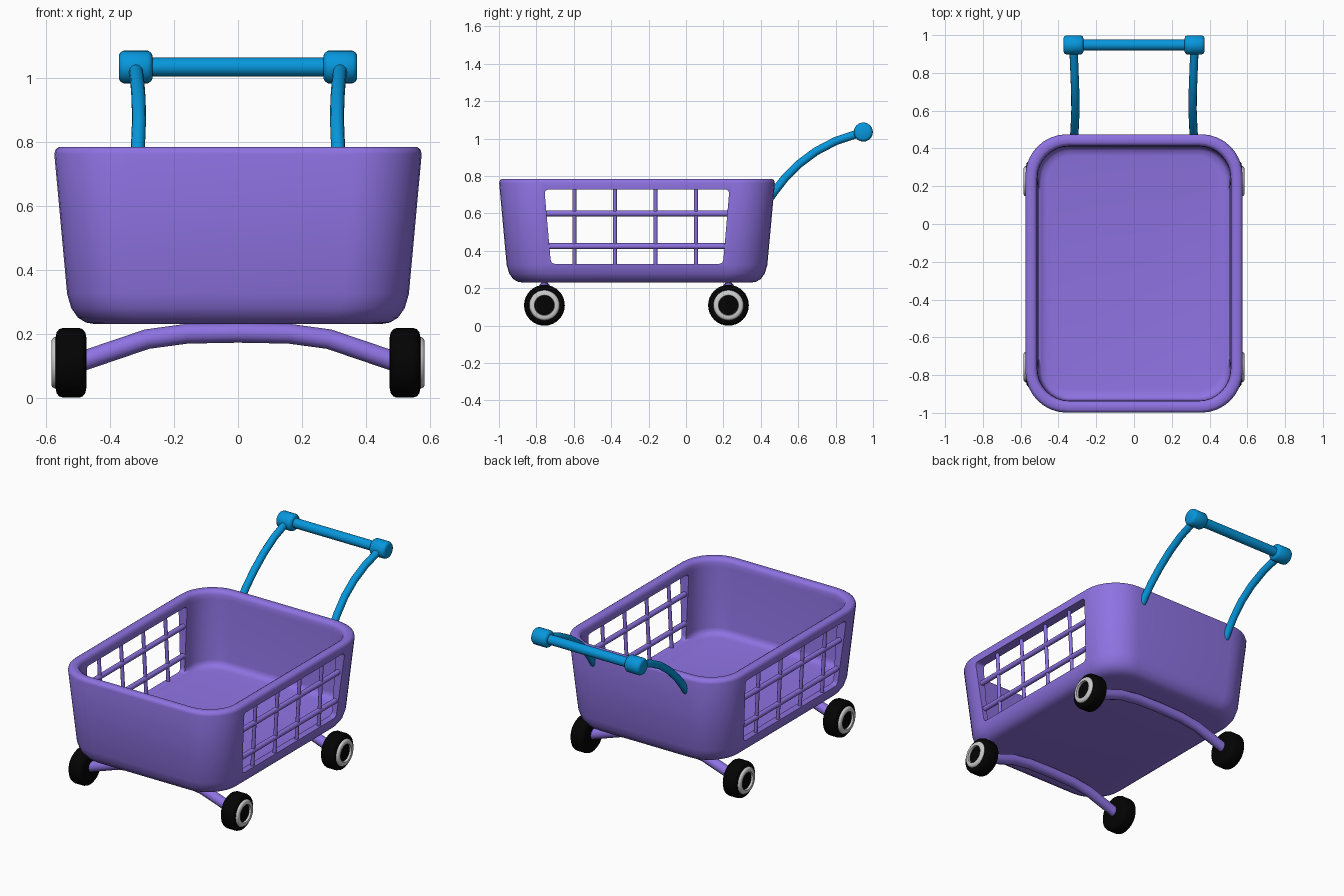
import bpy, bmesh, math
from mathutils import Vector

if "Cube" in bpy.data.objects:
    bpy.data.objects.remove(bpy.data.objects["Cube"])


def material(name, rgb):
    m = bpy.data.materials.new(name)
    m.diffuse_color = (*rgb, 1)
    m.use_nodes = True
    m.node_tree.nodes["Principled BSDF"].inputs["Base Color"].default_value = m.diffuse_color
    return m


PURPLE = material("purple plastic", (0.27, 0.17, 0.76))
BLUE = material("blue plastic", (0.002, 0.31, 0.72))
BLACK = material("black rubber", (0.001, 0.001, 0.001))
WHITE = material("white plastic", (0.8, 0.8, 0.8))


def smooth(ob, angle=40):
    bpy.ops.object.select_all(action='DESELECT')
    ob.select_set(True)
    bpy.context.view_layer.objects.active = ob
    bpy.ops.object.shade_smooth_by_angle(angle=math.radians(angle))


def add_mesh(name, bm, mat):
    bmesh.ops.recalc_face_normals(bm, faces=bm.faces)
    me = bpy.data.meshes.new(name)
    bm.to_mesh(me)
    bm.free()
    me.materials.append(mat)
    ob = bpy.data.objects.new(name, me)
    bpy.context.collection.objects.link(ob)
    return ob


def loft(name, rings, mat, closed=False):
    """Skin a list of equal-length rings of points."""
    bm = bmesh.new()
    vs = [[bm.verts.new(p) for p in r] for r in rings]
    n = len(vs[0])
    for a, b in list(zip(vs, vs[1:])) + ([(vs[-1], vs[0])] if closed else []):
        for i in range(n):
            j = (i + 1) % n
            bm.faces.new((a[i], a[j], b[j], b[i]))
    if not closed:
        bm.faces.new(vs[0])
        bm.faces.new(vs[-1])
    return add_mesh(name, bm, mat)


def lathe_x(name, profile, y, z, mat, closed=False, segs=32):
    """Turn (x, radius) points about an axis parallel to x."""
    t = [2 * math.pi * i / segs for i in range(segs)]
    rings = [[(x, y + r * math.cos(a), z + r * math.sin(a)) for a in t] for x, r in profile]
    ob = loft(name, rings, mat, closed)
    smooth(ob)
    return ob


def tube(name, pts, radius, mat):
    cu = bpy.data.curves.new(name, 'CURVE')
    cu.dimensions = '3D'
    cu.bevel_depth = radius
    cu.bevel_resolution = 4
    cu.use_fill_caps = True
    sp = cu.splines.new('POLY')
    sp.points.add(len(pts) - 1)
    for p, co in zip(sp.points, pts):
        p.co = (*co, 1)
    tmp = bpy.data.objects.new(name + "_path", cu)
    bpy.context.collection.objects.link(tmp)
    bpy.context.view_layer.update()
    me = bpy.data.meshes.new_from_object(tmp.evaluated_get(bpy.context.evaluated_depsgraph_get()))
    bpy.data.objects.remove(tmp)
    me.materials.clear()
    me.materials.append(mat)
    ob = bpy.data.objects.new(name, me)
    bpy.context.collection.objects.link(ob)
    smooth(ob, 50)
    return ob


# Basket: rounded rectangles lofted up the outside, over the rim, down the inside
HX, HY, CY = 0.576, 0.738, -0.262


def rounded_rect(inset, z, shrink, segs=8):
    hx, hy, r = HX - inset, HY - inset, 0.22 - shrink * inset
    pts = []
    for q, (sx, sy) in enumerate([(1, 1), (-1, 1), (-1, -1), (1, -1)]):
        for i in range(segs + 1):
            a = math.pi / 2 * (q + i / segs)
            pts.append((sx * (hx - r) + r * math.cos(a), CY + sy * (hy - r) + r * math.sin(a), z))
    return pts


outer = [(.13, .23), (.1, .235), (.075, .25), (.054, .28), (.041, .325),
         (.001, .762), (.005, .777), (.016, .785)]
inner = [(.045, .785), (.057, .778), (.063, .762), (.065, .735), (.069, .36),
         (.073, .34), (.086, .326), (.115, .32)]
basket = loft("basket", [rounded_rect(i, z, .4) for i, z in outer]
              + [rounded_rect(i, z, .8) for i, z in inner], PURPLE)

# Side openings cut straight through both long walls
corners = [(-.722, .33), (.198, .33), (.232, .728), (-.757, .728)]
outline = []
for k, c in enumerate(corners):
    c = Vector(c)
    a = c + (Vector(corners[k - 1]) - c).normalized() * 0.025
    b = c + (Vector(corners[(k + 1) % 4]) - c).normalized() * 0.025
    for t in (0, .25, .5, .75, 1):
        outline.append(a * (1 - t) ** 2 + c * 2 * t * (1 - t) + b * t * t)
cutter = loft("opening_cutter", [[(x, p.x, p.y) for p in outline] for x in (-1, 1)], PURPLE)
cutter.hide_render = True
mod = basket.modifiers.new("openings", 'BOOLEAN')
mod.operation = 'DIFFERENCE'
mod.solver = 'EXACT'
mod.object = cutter
bpy.context.view_layer.objects.active = basket
bpy.ops.object.modifier_apply(modifier=mod.name)
bpy.data.objects.remove(cutter)
smooth(basket, 60)


def wall_x(z):
    return 0.541 - 0.055 * (0.765 - z)


for side, s in (("left", -1), ("right", 1)):
    # Grille bars
    for i, z in enumerate((.425, .6)):
        x = s * wall_x(z)
        tube(f"{side}_rail_{i}", [(x, -.76, z), (x, .235, z)], .016, PURPLE)
    for i in range(4):
        y = -.597 + .217 * i
        tube(f"{side}_upright_{i}", [(s * wall_x(.31), y, .31), (s * wall_x(.75), y, .75)],
             .011, PURPLE)
    # Handle arm and end knob
    arm = [(.318, .44, .67), (.316, .475, .72), (.313, .53, .79), (.31, .605, .865),
           (.311, .695, .932), (.315, .8, .987), (.321, .945, 1.035)]
    tube(f"{side}_handle_arm", [(s * x, y, z) for x, y, z in arm], .022, BLUE)
    knob = [(.268, .036), (.272, .045), (.282, .051), (.358, .051), (.369, .045), (.373, .036)]
    lathe_x(f"{side}_handle_knob", [(s * x, r) for x, r in knob], .948, 1.035, BLUE)
    # Wheels: tyre and raised hub ring
    tyre = [(.475, .08), (.478, .095), (.486, .105), (.497, .109), (.548, .109),
            (.56, .105), (.568, .095), (.571, .08)]
    ring = [(.555, .081), (.573, .081), (.581, .076), (.584, .07), (.584, .054), (.555, .05)]
    for end, y in (("front", -.757), ("back", .227)):
        lathe_x(f"{end}_{side}_tyre", [(s * x, r) for x, r in tyre], y, .109, BLACK)
        lathe_x(f"{end}_{side}_hub", [(s * x, r) for x, r in ring], y, .109, WHITE, closed=True)

# Handle bar
lathe_x("handle_bar", [(-.3, .029), (.3, .029)], .948, 1.035, BLUE)

# Arched axles
arch = [(-.5, .11), (-.285, .183), (-.16, .2), (0, .203), (.16, .2), (.285, .183), (.5, .11)]
for end, y in (("front", -.757), ("back", .227)):
    tube(f"{end}_axle", [(x, y, z) for x, z in arch], .031, PURPLE)
